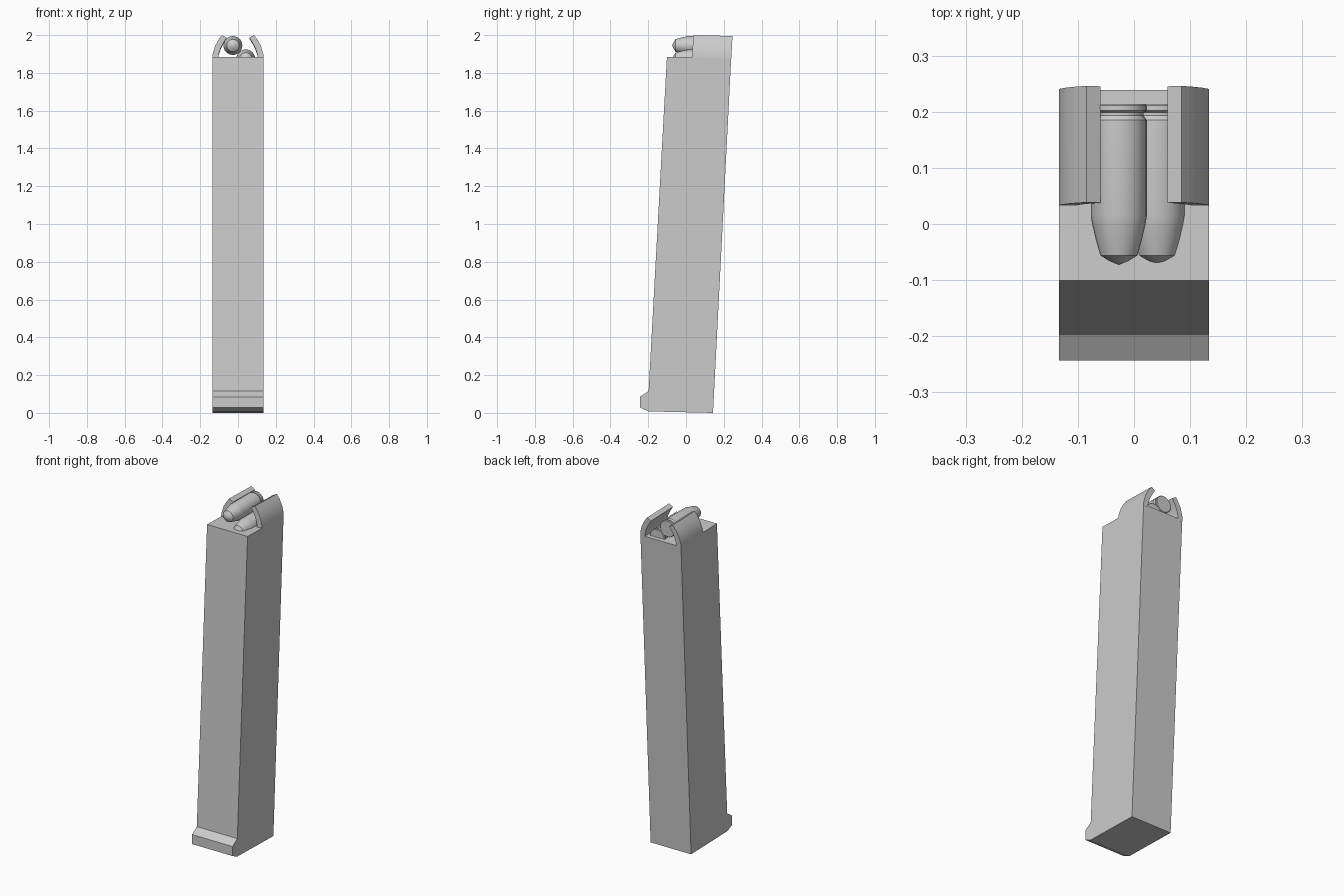
import bpy, bmesh, math
from mathutils import Matrix, Vector

if "Cube" in bpy.data.objects:
    bpy.data.objects.remove(bpy.data.objects["Cube"])


def finish(bm, name, smooth=None):
    bmesh.ops.recalc_face_normals(bm, faces=bm.faces)
    me = bpy.data.meshes.new(name)
    bm.to_mesh(me)
    bm.free()
    ob = bpy.data.objects.new(name, me)
    bpy.context.collection.objects.link(ob)
    if smooth:
        bpy.ops.object.select_all(action='DESELECT')
        ob.select_set(True)
        bpy.context.view_layer.objects.active = ob
        bpy.ops.object.shade_smooth_by_angle(angle=math.radians(smooth))
    return ob


def prism(name, start, end, smooth=None):
    """Solid between two matching outlines."""
    bm = bmesh.new()
    a = [bm.verts.new(p) for p in start]
    b = [bm.verts.new(p) for p in end]
    bm.faces.new(a)
    bm.faces.new(b[::-1])
    n = len(a)
    for i in range(n):
        j = (i + 1) % n
        bm.faces.new((a[i], b[i], b[j], a[j]))
    return finish(bm, name, smooth)


def lathe_y(name, profile, x, z, sides=24):
    """Spin a (radius, y) profile around an axis parallel to y."""
    bm = bmesh.new()
    vs = [bm.verts.new((r, y, 0)) for r, y in profile]
    es = [bm.edges.new(p) for p in zip(vs, vs[1:])]
    bmesh.ops.spin(bm, geom=vs + es, cent=(0, 0, 0), axis=(0, 1, 0),
                   angle=2 * math.pi, steps=sides, use_merge=True)
    bmesh.ops.remove_doubles(bm, verts=bm.verts, dist=0.0005)
    bmesh.ops.transform(bm, matrix=Matrix.Translation(Vector((x, 0, z))), verts=bm.verts)
    return finish(bm, name, 35)


# Slanted case with a toe at the foot (side outline in y, z)
W = 0.134
side = [(0.143, 0.0), (-0.20, 0.008), (-0.243, 0.028), (-0.243, 0.085),
        (-0.198, 0.115), (-0.101, 1.885), (0.033, 1.882), (0.239, 1.875)]
prism("case", [(-W, y, z) for y, z in side], [(W, y, z) for y, z in side])

# Curved feed lips on both sides of the top (cross-section in x, z)
lip = [(0.134, 1.87), (0.134, 1.90), (0.121, 1.943), (0.105, 1.973), (0.085, 2.0),
       (0.060, 1.986), (0.078, 1.957), (0.093, 1.928), (0.103, 1.895), (0.105, 1.87)]
for s, name in ((-1, "left_lip"), (1, "right_lip")):
    front = [(s * x, 0.032 + 0.05 * (z - 1.87), z) for x, z in lip]
    back = [(s * x, 0.239 + 0.055 * (z - 1.87), z - 0.005) for x, z in lip]
    prism(name, front, back, 30)

# Two staggered rounds
rnd = [(0, -0.073), (0.017, -0.066), (0.033, -0.056), (0.041, -0.028), (0.0475, 0.0),
       (0.05, 0.015), (0.05, 0.185), (0.044, 0.193), (0.044, 0.199),
       (0.05, 0.202), (0.05, 0.211), (0.047, 0.214), (0, 0.214)]
lathe_y("upper_round", rnd, -0.027, 1.945)
lathe_y("lower_round", rnd, 0.041, 1.874)
